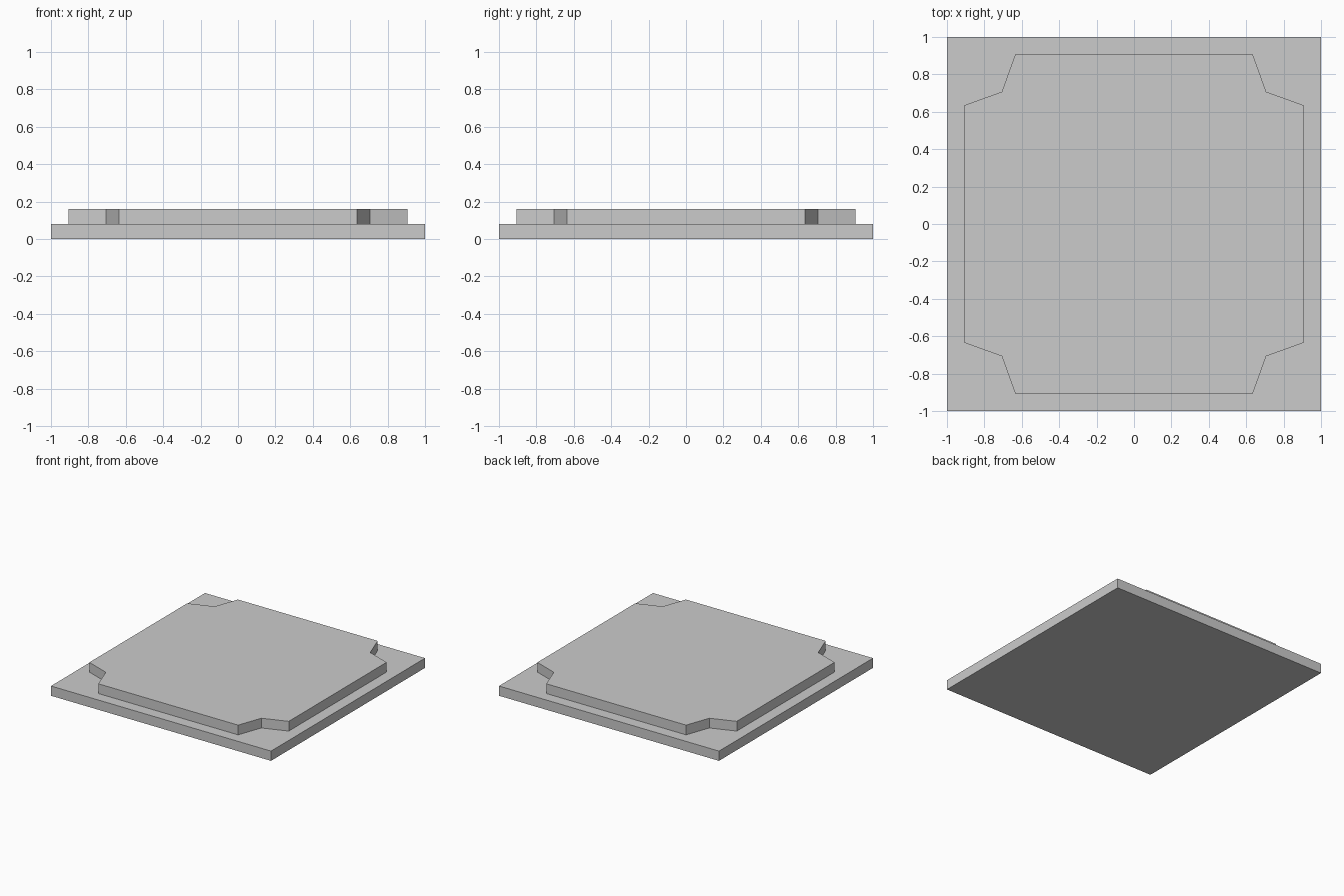
import bpy, bmesh

if "Cube" in bpy.data.objects:
    bpy.data.objects.remove(bpy.data.objects["Cube"])


def slab(name, outline, z0, z1):
    """Extrude a flat outline into a solid slab."""
    bm = bmesh.new()
    face = bm.faces.new([bm.verts.new((x, y, z0)) for x, y in outline])
    top = bmesh.ops.extrude_face_region(bm, geom=[face], use_keep_orig=True)
    verts = [v for v in top["geom"] if isinstance(v, bmesh.types.BMVert)]
    bmesh.ops.translate(bm, verts=verts, vec=(0, 0, z1 - z0))
    bmesh.ops.recalc_face_normals(bm, faces=bm.faces)
    mesh = bpy.data.meshes.new(name)
    bm.to_mesh(mesh)
    bm.free()
    obj = bpy.data.objects.new(name, mesh)
    bpy.context.collection.objects.link(obj)
    return obj


def four_corners(points):
    """Repeat one corner's points by quarter turns around the centre."""
    outline = []
    for _ in range(4):
        outline += points
        points = [(-y, x) for x, y in points]
    return outline


# Square base plate
slab("base_plate", four_corners([(1, 1)]), 0, 0.08)

# Raised panel with notched corners
notch = [(0.906, 0.635), (0.707, 0.707), (0.635, 0.906)]
slab("raised_panel", four_corners(notch), 0.08, 0.16)
